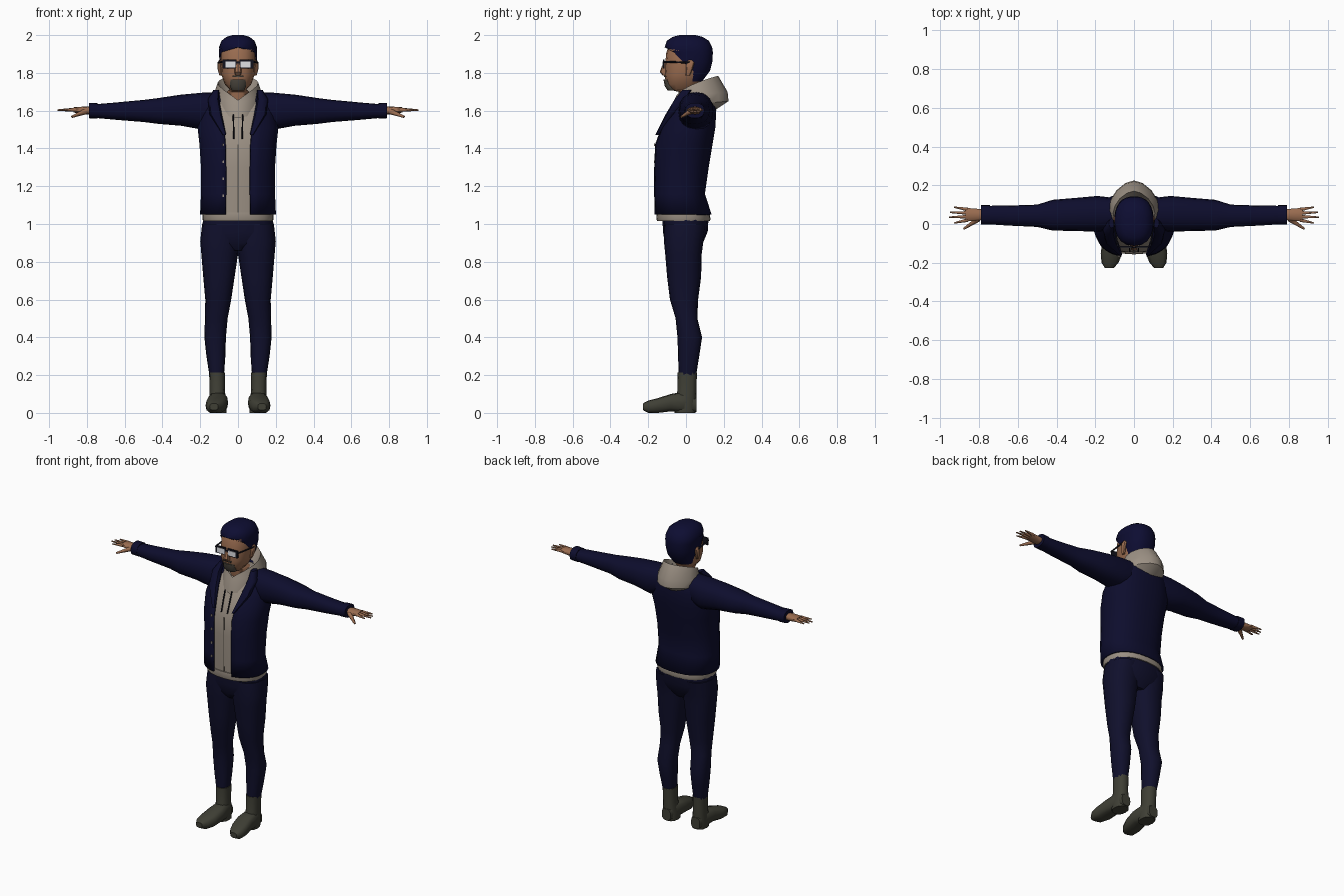
import bpy
import bmesh
from math import sin, cos, tau, sqrt, radians, copysign
from mathutils import Vector, Matrix

default_cube = bpy.data.objects.get("Cube")
if default_cube:
    bpy.data.objects.remove(default_cube, do_unlink=True)


def material(name, red, green, blue):
    mat = bpy.data.materials.new(name)
    mat.use_nodes = True
    colour = (red, green, blue, 1)
    mat.diffuse_color = colour
    mat.node_tree.nodes["Principled BSDF"].inputs["Base Color"].default_value = colour
    return mat


jacket_navy = material("jacket navy", .004, .004, .026)
denim_navy = material("denim navy", .005, .005, .025)
hair_navy = material("hair navy", .004, .004, .032)
hoodie_tan = material("hoodie tan", .33, .28, .23)
skin_brown = material("skin brown", .32, .15, .08)
boot_olive = material("boot olive", .05, .05, .036)
beard_grey = material("beard grey", .08, .07, .055)
frame_black = material("frame black", .006, .006, .012)
lens_white = material("lens white", .8, .82, .85)


def finish(name, bm, mat, sharp=45):
    """Turn a bmesh into a smooth object with sharp creases."""
    bmesh.ops.remove_doubles(bm, verts=bm.verts, dist=.0001)
    bmesh.ops.recalc_face_normals(bm, faces=bm.faces)
    mesh = bpy.data.meshes.new(name)
    bm.to_mesh(mesh)
    bm.free()
    mesh.materials.append(mat)
    for face in mesh.polygons:
        face.use_smooth = True
    mesh.set_sharp_from_angle(angle=radians(sharp))
    obj = bpy.data.objects.new(name, mesh)
    bpy.context.collection.objects.link(obj)
    return obj


def rounded(value, power):
    return copysign(abs(value) ** power, value)


def loft(name, rings, mat, axis="Z", sides=16, power=.85, caps=(0, -1), mirror=1):
    """Skin rings of (position, low a, high a, low b, high b, front gap, back rise)."""
    bm = bmesh.new()
    rings = [(*ring, 0, 0)[:7] for ring in rings]
    is_open = any(ring[5] for ring in rings)
    steps = sides - 1 if is_open else sides
    loops = []
    for pos, a_low, a_high, b_low, b_high, gap, rise in rings:
        loop = []
        for i in range(sides):
            angle = gap + (tau - 2 * gap) * i / steps
            s, c = rounded(sin(angle), power), -rounded(cos(angle), power)
            a = (a_low + a_high + (a_high - a_low) * s) / 2
            b = (b_low + b_high + (b_high - b_low) * c) / 2
            p = pos + rise * sqrt(max(0, (1 + c) / 2))
            x, y, z = {"X": (p, a, b), "Y": (a, p, b), "Z": (a, b, p)}[axis]
            loop.append(bm.verts.new((x * mirror, y, z)))
        loops.append(loop)
    for low, high in zip(loops, loops[1:]):
        for i in range(steps):
            j = (i + 1) % sides
            bm.faces.new((low[i], low[j], high[j], high[i]))
    for end in caps:
        bm.faces.new(loops[end])
    return finish(name, bm, mat)


def even(rings):
    """Expand (z, half width, front, back, ...) to rings centred on x."""
    return [(z, -w, w, *rest) for z, w, *rest in rings]


SIDES = (("left", 1), ("right", -1))


def pair(name, rings, mat, **options):
    for side, sign in SIDES:
        loft(f"{side}_{name}", rings, mat, mirror=sign, **options)


def bar(name, start, end, radius, tip, mat):
    start, end = Vector(start), Vector(end)
    along = end - start
    turn = along.to_track_quat("Z", "Y").to_matrix().to_4x4()
    bm = bmesh.new()
    bmesh.ops.create_cone(bm, cap_ends=True, segments=6, radius1=radius, radius2=tip,
                          depth=along.length,
                          matrix=Matrix.Translation((start + end) / 2) @ turn)
    return finish(name, bm, mat, 65)


def box(name, centre, size, mat):
    bm = bmesh.new()
    bmesh.ops.create_cube(bm, size=1, matrix=Matrix.Translation(centre)
                          @ Matrix.Diagonal((*size, 1)))
    return finish(name, bm, mat)


# Open jacket with the hoodie body inside it
torso = [(1.05, .195, -.165, .13, .28), (1.16, .19, -.167, .095, .28),
         (1.3, .19, -.167, .115, .28), (1.42, .198, -.163, .135, .28),
         (1.51, .208, -.13, .15, .3), (1.6, .19, -.08, .155, .48),
         (1.66, .16, -.045, .145, .75), (1.7, .1, -.01, .12, 1)]
jacket = loft("jacket_body", even(torso), jacket_navy, sides=24, caps=())
shell = jacket.modifiers.new("cloth thickness", "SOLIDIFY")
shell.thickness = .012
shell.offset = 0
inset = .018
loft("hoodie_body", even([(z, w - inset, front + inset, back - inset)
                          for z, w, front, back, gap in torso]), hoodie_tan, sides=24)
loft("hoodie_waistband", even([(1.015, .183, -.152, .125), (1.025, .188, -.157, .13),
                               (1.06, .186, -.154, .124)]), hoodie_tan, sides=24)

# Jacket lapels, sleeves and cuffs
pair("lapel", [(1.47, .062, .08, -.163, -.14), (1.58, .085, .15, -.108, -.06),
               (1.66, .1, .16, -.06, .0), (1.71, .1, .13, -.02, .03)],
     jacket_navy, sides=8)
pair("sleeve", [(.06, -.02, .13, 1.54, 1.7), (.19, -.04, .145, 1.5, 1.695),
                (.3, -.036, .135, 1.52, 1.685), (.42, -.034, .125, 1.53, 1.667),
                (.5, -.015, .1, 1.54, 1.657), (.65, -.008, .095, 1.552, 1.643),
                (.77, .0, .094, 1.563, 1.633)], jacket_navy, axis="X")
pair("cuff", [(.745, -.003, .098, 1.558, 1.64), (.79, -.003, .098, 1.56, 1.642)],
     jacket_navy, axis="X")

# Hood lying on the shoulders, pointed at the back
loft("hood", even([(1.56, .115, -.095, .15, 0, .04), (1.6, .135, -.085, .225, 0, .05),
                   (1.64, .13, -.07, .22, 0, .06), (1.655, .108, -.06, .17, 0, .13),
                   (1.63, .085, -.045, .12, 0, .06)]),
     hoodie_tan, power=1.15, caps=())

# Drawcords, zip and jacket buttons
for side, sign in SIDES:
    bar(f"{side}_drawcord", (sign * .025, -.1, 1.58), (sign * .022, -.144, 1.45),
        .004, .004, frame_black)
box("hoodie_zip", (0, -.149, 1.24), (.004, .006, .36), beard_grey)
for i in range(4):
    box(f"jacket_button_{i}", (-.078, -.167, 1.15 + i * .09), (.01, .006, .014), hoodie_tan)

# Hands with spread fingers
pair("palm", [(.77, .022, .075, 1.58, 1.62), (.81, .015, .08, 1.58, 1.622),
              (.87, .012, .085, 1.59, 1.618)], skin_brown, axis="X", sides=10)
fingers = {"index": (.02, .93, .005), "middle": (.038, .956, .035),
           "ring": (.057, .95, .06), "little": (.075, .93, .087)}
for side, sign in SIDES:
    for finger, (root, reach, tip) in fingers.items():
        bar(f"{side}_{finger}_finger", (sign * .86, root, 1.605),
            (sign * reach, tip, 1.603), .011, .004, skin_brown)
    bar(f"{side}_thumb", (sign * .805, .025, 1.597), (sign * .88, -.025, 1.567),
        .016, .006, skin_brown)

# Trousers
loft("trouser_hips", even([(1.04, .182, -.125, .12), (.96, .194, -.122, .115),
                           (.9, .18, -.112, .09), (.86, .09, -.085, .065)]), denim_navy)
pair("trouser_leg", [(1.0, -.01, .19, -.115, .11), (.91, -.01, .2, -.117, .092),
                     (.84, .0, .194, -.11, .083), (.72, .018, .184, -.1, .08),
                     (.6, .036, .173, -.085, .064), (.5, .055, .175, -.055, .06),
                     (.4, .064, .178, -.045, .085), (.3, .067, .167, -.042, .07),
                     (.19, .075, .15, -.038, .052)], denim_navy)

# Boots: shaft and foot
pair("boot_shaft", [(.215, .068, .153, -.044, .058), (.12, .07, .15, -.045, .055),
                    (.05, .06, .155, -.06, .055), (.0, .06, .15, -.06, .05)],
     boot_olive, sides=12)
pair("boot_foot", [(.055, .075, .14, .005, .08), (.0, .06, .155, .0, .115),
                   (-.08, .052, .162, .008, .1), (-.15, .06, .172, .0, .078),
                   (-.2, .08, .168, .0, .065), (-.228, .105, .15, .015, .05)],
     boot_olive, axis="Y", sides=12, power=.7)

# Head, nose and ears
loft("head", even([(1.6, .06, -.03, .08), (1.7, .058, -.04, .08), (1.712, .045, -.09, .06),
                   (1.74, .07, -.106, .07), (1.79, .088, -.113, .1),
                   (1.85, .093, -.11, .125), (1.91, .093, -.104, .128),
                   (1.96, .078, -.08, .11), (1.985, .045, -.04, .07)]), skin_brown)
loft("nose", even([(1.862, .009, -.117, -.09), (1.805, .02, -.139, -.09),
                   (1.785, .014, -.122, -.09)]), skin_brown, sides=8)
pair("ear", [(1.785, .085, .098, -.002, .02), (1.82, .085, .108, .0, .035),
             (1.855, .085, .108, .002, .045), (1.868, .085, .1, .01, .035)],
     skin_brown, sides=8)

# Hair shell with the face left open, and the beard
loft("hair", even([(1.755, .072, -.08, .085, 1.9), (1.81, .092, -.1, .127, 1.75),
                   (1.86, .099, -.108, .14, 1.35), (1.91, .102, -.112, .143, .95),
                   (1.935, .101, -.113, .14, 0), (1.97, .088, -.102, .122, 0),
                   (1.99, .062, -.072, .09, 0), (2, .03, -.035, .05, 0)]),
     hair_navy, sides=20, caps=(-1,))
loft("beard", even([(1.706, .034, -.096, -.04), (1.73, .045, -.113, -.05),
                    (1.765, .042, -.119, -.06)]), beard_grey, sides=10)
box("moustache", (0, -.113, 1.783), (.056, .009, .008), beard_grey)

# Glasses
box("glasses_bridge", (0, -.122, 1.855), (.025, .006, .008), frame_black)
for side, sign in SIDES:
    box(f"{side}_glasses_rim", (sign * .045, -.117, 1.847), (.072, .008, .048), frame_black)
    box(f"{side}_lens", (sign * .04, -.122, 1.845), (.054, .004, .032), lens_white)
    bar(f"{side}_glasses_temple", (sign * .084, -.117, 1.858), (sign * .105, .02, 1.855),
        .005, .005, frame_black)
